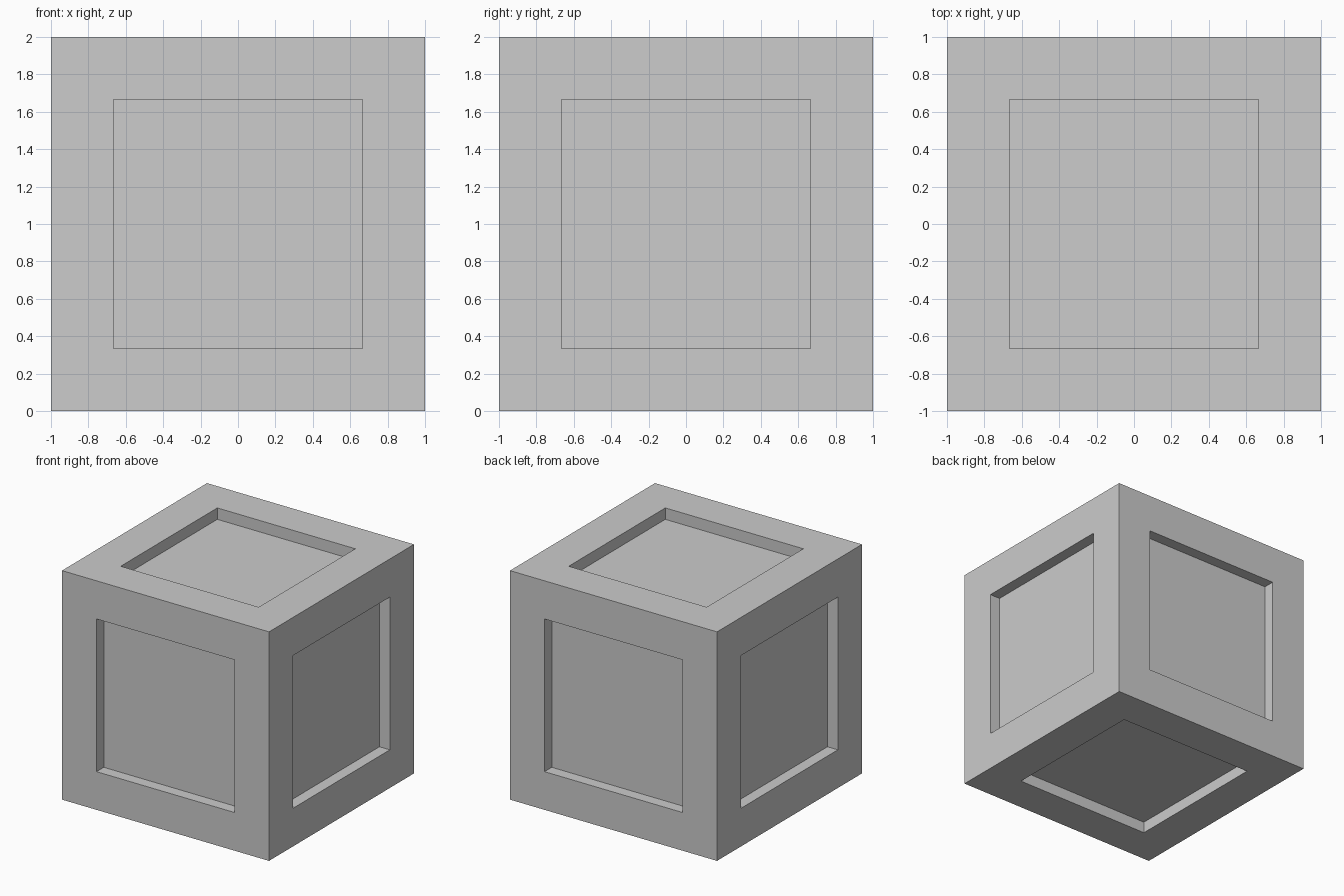
import bpy
import bmesh

SIZE = 2.0      # outer edge length
BORDER = SIZE / 6   # frame width around each panel
DEPTH = 0.1     # how far the panels sit below the frame

# Remove the default cube
default = bpy.data.objects.get("Cube")
if default:
    bpy.data.objects.remove(default, do_unlink=True)

# Plain grey material
grey = bpy.data.materials.new("light_grey")
grey.use_nodes = True
colour = (0.604, 0.604, 0.604, 1.0)
grey.diffuse_color = colour
bsdf = next(n for n in grey.node_tree.nodes if n.type == "BSDF_PRINCIPLED")
bsdf.inputs["Base Color"].default_value = colour

# Block with a square recessed panel in every side
bm = bmesh.new()
bmesh.ops.create_cube(bm, size=SIZE)
bmesh.ops.translate(bm, verts=bm.verts, vec=(0, 0, SIZE / 2))
for panel in list(bm.faces):
    # Frame border, measured square to the edges
    bmesh.ops.inset_individual(bm, faces=[panel], thickness=BORDER,
                               use_even_offset=True)
    # Sunken panel with straight walls
    inward = -panel.normal.normalized() * DEPTH
    sunk = bmesh.ops.extrude_discrete_faces(bm, faces=[panel])["faces"][0]
    bmesh.ops.translate(bm, verts=sunk.verts, vec=inward)
bmesh.ops.recalc_face_normals(bm, faces=bm.faces)

mesh = bpy.data.meshes.new("panelled_block")
bm.to_mesh(mesh)
bm.free()
mesh.materials.append(grey)
block = bpy.data.objects.new("panelled_block", mesh)
bpy.context.collection.objects.link(block)
